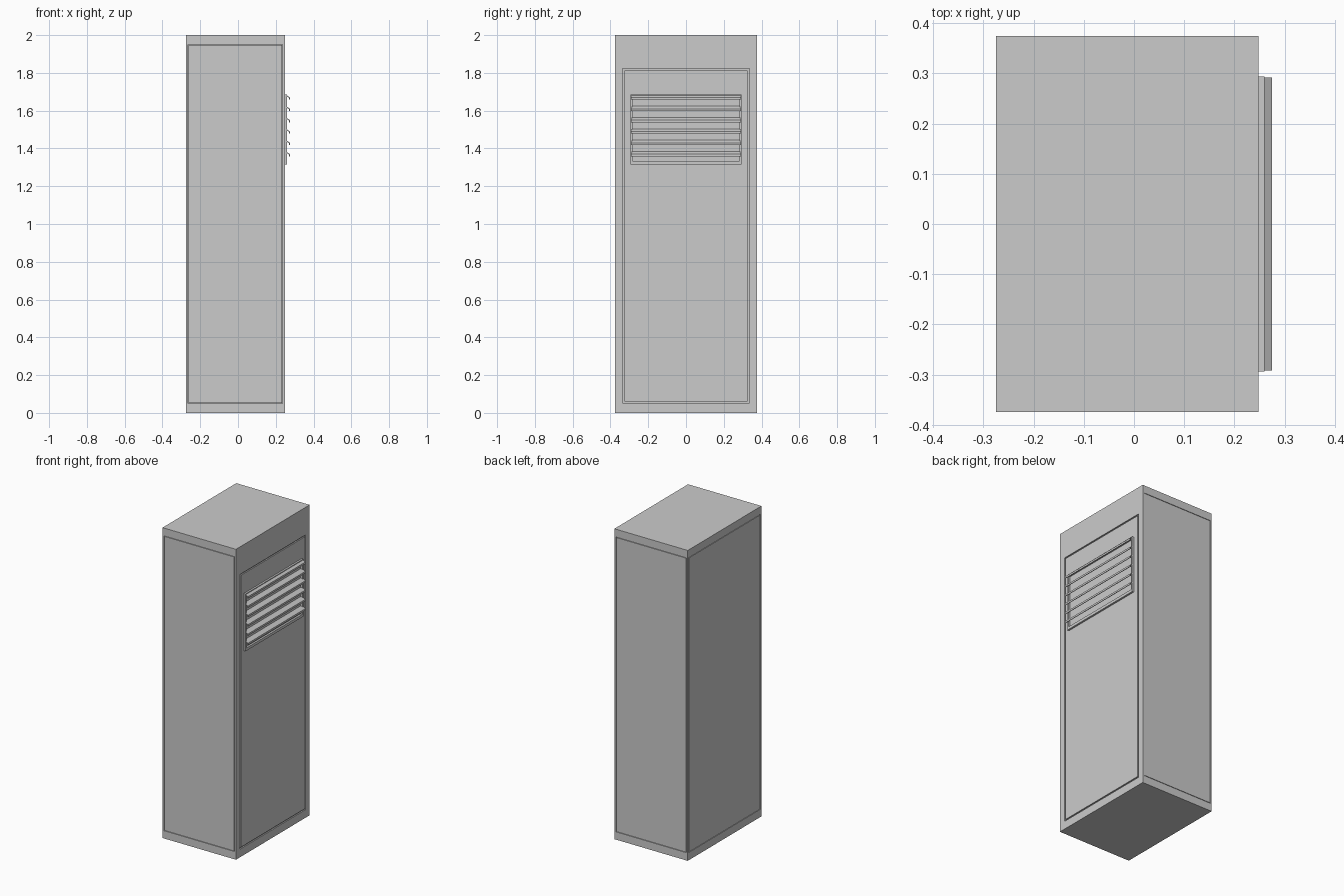
import bpy, bmesh

if "Cube" in bpy.data.objects:
    bpy.data.objects.remove(bpy.data.objects["Cube"])


def box(name, lo, hi):
    bm = bmesh.new()
    bmesh.ops.create_cube(bm, size=1)
    for v in bm.verts:
        v.co = [lo[i] + (v.co[i] + 0.5) * (hi[i] - lo[i]) for i in range(3)]
    me = bpy.data.meshes.new(name)
    bm.to_mesh(me)
    bm.free()
    ob = bpy.data.objects.new(name, me)
    bpy.context.collection.objects.link(ob)
    return ob


def extrude_y(name, profile, y0, y1):
    n = len(profile)
    verts = [(x, y, z) for y in (y0, y1) for x, z in profile]
    faces = [list(range(n)), list(range(2 * n - 1, n - 1, -1))]
    faces += [(i, i + n, (i + 1) % n + n, (i + 1) % n) for i in range(n)]
    me = bpy.data.meshes.new(name)
    me.from_pydata(verts, [], faces)
    bm = bmesh.new()
    bm.from_mesh(me)
    bmesh.ops.recalc_face_normals(bm, faces=bm.faces)
    bm.to_mesh(me)
    bm.free()
    ob = bpy.data.objects.new(name, me)
    bpy.context.collection.objects.link(ob)
    return ob


X0, X1, Y, D = -0.275, 0.248, 0.375, 0.008

# Cabinet shell with a shallow pocket in each side
cabinet = box("cabinet_body", (X0, -Y, 0), (X1, Y, 2))


def panel(name, lo, hi, axis, side, gap):
    """Cut a pocket in the body and fit a flush panel with a gap round it."""
    face = (X1 if side > 0 else X0) if axis == 0 else side * Y
    for cut in (True, False):
        a, b = list(lo), list(hi)
        g = 0 if cut else gap
        for i in range(3):
            if i != axis:
                a[i] += g
                b[i] -= g
        ends = sorted((face - side * D, face + side * (0.02 if cut else 0)))
        a[axis], b[axis] = ends
        ob = box(name + ("_cutter" if cut else ""), a, b)
        if cut:
            mod = cabinet.modifiers.new(name, 'BOOLEAN')
            mod.operation = 'DIFFERENCE'
            mod.solver = 'EXACT'
            mod.object = ob
            ob.hide_render = True
            ob.hide_set(True)


panel("front_panel", (-0.265, 0, 0.05), (0.236, 0, 1.95), 1, -1, 0.003)
panel("back_panel", (-0.265, 0, 0.05), (0.236, 0, 1.95), 1, 1, 0.003)
panel("left_panel", (0, -0.365, 0.05), (0, 0.365, 1.95), 0, -1, 0.003)
panel("door", (0, -0.335, 0.052), (0, 0.335, 1.822), 0, 1, 0.009)

# Vent frame
VY, Z0, Z1, XF = 0.294, 1.315, 1.685, 0.26
box("vent_frame_top", (X1 - 0.002, -VY, Z1 - 0.012), (XF, VY, Z1))
box("vent_frame_bottom", (X1 - 0.002, -VY, Z0), (XF, VY, Z0 + 0.018))
for s, label in ((-1, "front"), (1, "back")):
    y0, y1 = sorted((s * VY, s * (VY - 0.01)))
    box("vent_frame_" + label, (X1 - 0.002, y0, Z0), (XF, y1, Z1))

# Louvre slats, sloping outwards and down with a small lip
for i in range(6):
    z = 1.684 - i * 0.06
    profile = [(X1, z), (0.254, z), (0.275, z - 0.014), (0.275, z - 0.026),
               (0.271, z - 0.026), (0.271, z - 0.017), (0.253, z - 0.005),
               (X1, z - 0.005)]
    extrude_y("vent_slat_%d" % (i + 1), profile, -0.292, 0.292)
